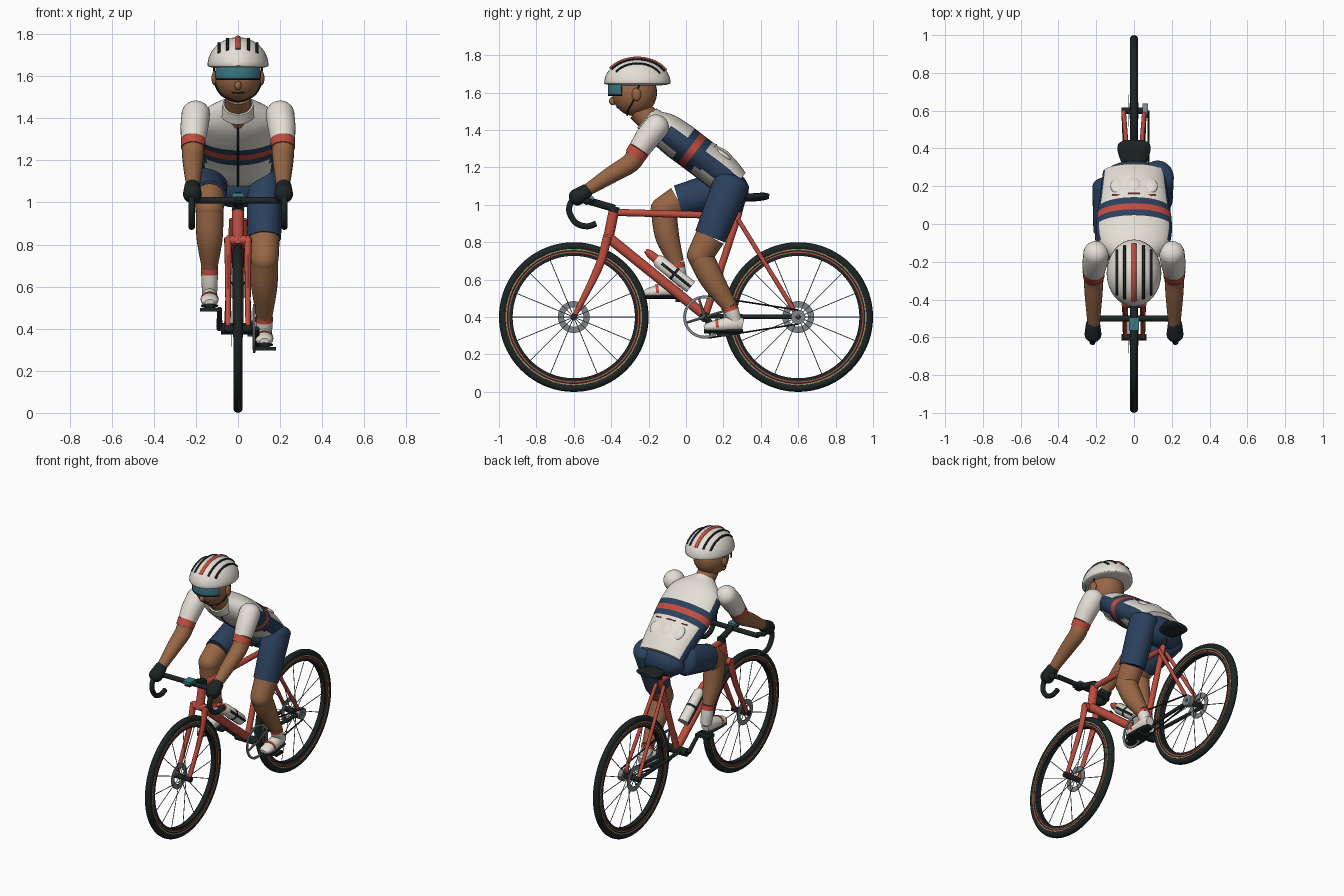
import bpy, bmesh
from math import sin, cos, pi, radians, sqrt, atan2
from mathutils import Vector, Matrix

cube = bpy.data.objects.get("Cube")
if cube:
    bpy.data.objects.remove(cube, do_unlink=True)
made = []


def paint(name, *rgb):
    m = bpy.data.materials.new(name)
    m.use_nodes = True
    m.diffuse_color = (*rgb, 1)
    m.node_tree.nodes["Principled BSDF"].inputs["Base Color"].default_value = (*rgb, 1)
    return m


red = paint("coral red", .52, .075, .05)
white = paint("off white", .78, .74, .67)
navy = paint("navy", .024, .052, .11)
skin = paint("skin brown", .31, .135, .06)
black = paint("black", .012, .018, .018)
teal = paint("teal", .045, .19, .23)
grey = paint("steel grey", .22, .24, .25)
tan = paint("tan", .38, .26, .12)


def finish(name, bm, *mats):
    bmesh.ops.recalc_face_normals(bm, faces=bm.faces)
    mesh = bpy.data.meshes.new(name)
    bm.to_mesh(mesh)
    bm.free()
    for m in mats:
        mesh.materials.append(m)
    obj = bpy.data.objects.new(name, mesh)
    bpy.context.collection.objects.link(obj)
    made.append(obj)
    return obj


def skin_rings(bm, rings, closed=False):
    count = len(rings[0])
    pairs = list(zip(rings, rings[1:])) + ([(rings[-1], rings[0])] if closed else [])
    for a, b in pairs:
        for i in range(count):
            j = (i + 1) % count
            bm.faces.new((a[i], a[j], b[j], b[i]))


def tubes(name, strands, mat, segs=12, dome=(0, 0)):
    """Sweep an ellipse along each strand of (x, y, z, radius[, radius])."""
    bm = bmesh.new()
    for strand in strands:
        pts = [Vector(s[:3]) for s in strand]
        last = len(pts) - 1
        tang = [(pts[min(i + 1, last)] - pts[max(i - 1, 0)]).normalized() for i in range(last + 1)]
        secs = [(p, t, s[3], s[-1]) for p, t, s in zip(pts, tang, strand)]
        caps = []
        for (p, t, a, b), size, way in ((secs[0], dome[0], -1), (secs[-1], dome[1], 1)):
            caps.append([(p + t * way * size * b * sin(k), t, a * cos(k), b * cos(k))
                         for k in (.35, .7, 1.1, 1.45)] if size else [])
        secs = caps[0][::-1] + secs + caps[1]
        u = Vector((0, 0, 1)) if abs(tang[0].x) > .9 else Vector((1, 0, 0))
        rings = []
        for p, t, a, b in secs:
            u = (u - t * u.dot(t)).normalized()
            v = t.cross(u)
            rings.append([bm.verts.new(p + u * a * cos(k) + v * b * sin(k))
                          for k in (2 * pi * i / segs for i in range(segs))])
        skin_rings(bm, rings)
        bm.faces.new(rings[0])
        bm.faces.new(rings[-1])
    return finish(name, bm, mat)


def lathe(name, profile, y, z, mat, segs=64):
    """Turn a closed (x, radius) profile around the x axis."""
    bm = bmesh.new()
    rings = [[bm.verts.new((x, y + r * cos(a), z + r * sin(a))) for x, r in profile]
             for a in (2 * pi * i / segs for i in range(segs))]
    skin_rings(bm, rings, True)
    return finish(name, bm, mat)


def band(name, x0, x1, r0, r1, y, z, mat):
    return lathe(name, [(x0, r0), (x1, r0), (x1, r1), (x0, r1)], y, z, mat)


def ball(name, loc, radii, mat, tilt=0, flat_below=None):
    bm = bmesh.new()
    bmesh.ops.create_uvsphere(bm, u_segments=32, v_segments=24, radius=1)
    if flat_below is not None:
        for v in bm.verts:
            if v.co.z < 0:
                v.co.z *= flat_below
    bm.transform(Matrix.Translation(loc) @ Matrix.Rotation(tilt, 4, 'X') @ Matrix.Diagonal((*radii, 1)))
    return finish(name, bm, mat)


def box(name, loc, size, mat):
    bm = bmesh.new()
    bmesh.ops.create_cube(bm, size=1)
    bm.transform(Matrix.Translation(loc) @ Matrix.Diagonal((*size, 1)))
    return finish(name, bm, mat)


def spline(stations, n=8):
    """Catmull-Rom resampling of stations."""
    s = [stations[0], *stations, stations[-1]]
    out = []
    for a, b, c, d in zip(s, s[1:], s[2:], s[3:]):
        for k in range(n):
            t = k / n
            out.append(tuple(q + .5 * t * (r - p + t * (2*p - 5*q + 4*r - w + t * (3*(q - r) + w - p)))
                             for p, q, r, w in zip(a, b, c, d)))
    return out + [tuple(stations[-1])]


def at(x, *pts):
    return [(x, *p) for p in pts]


def both(strand):
    return [strand, [(-s[0], *s[1:]) for s in strand]]


# wheels
for label, y in (("front", -.6), ("rear", .6)):
    tyre = [(.022 * cos(a), .378 + .022 * sin(a)) for a in (pi * i / 8 for i in range(16))]
    lathe(label + "_tyre", tyre, y, .4, black, 96)
    band(label + "_rim", -.016, .016, .327, .364, y, .4, black)
    band(label + "_sidewall", -.019, .019, .358, .365, y, .4, tan)
    band(label + "_rim_stripe", -.017, .017, .344, .35, y, .4, red)
    band(label + "_brake_disc", -.032, -.028, .052, .085, y, .4, grey)
    spokes = []
    for i in range(16):
        a = 2 * pi * i / 16
        spokes.append([((-1) ** i * .022 * (1 - k), y + r * cos(a), .4 + r * sin(a), .0025)
                       for k, r in ((0, .015), (1, .33))])
    tubes(label + "_spokes", spokes, grey, 6)
    tubes(label + "_hub", [[(-.065, y, .4, .018), (.065, y, .4, .018)]], black)

# frame and fork
tubes("head_tube", [at(0, (-.42, .8, .028), (-.385, .97, .028))], red, 16)
tubes("headset", [at(0, (-.387, .96, .03), (-.38, .99, .024))], black, 16)
tubes("top_tube", [at(0, (-.39, .96, .019), (.28, .94, .018))], red, 16)
tubes("down_tube", [at(0, (-.42, .83, .028), (.1, .41, .026))], red, 16)
tubes("seat_tube", [at(0, (.1, .4, .02), (.285, .96, .018))], red, 16)
tubes("fork_blades", both(spline(at(.047, (-.42, .83, .019, .024), (-.47, .66, .015, .022),
                                    (-.6, .4, .012, .013)))), red)
tubes("fork_crown", [[(-.055, -.42, .82, .024), (.055, -.42, .82, .024)]], red)
tubes("seat_stays", both([(.03, .28, .92, .012), (.055, .6, .4, .012)]), red)
tubes("chain_stays", both([(.035, .1, .405, .012), (.055, .6, .4, .012)]), black)
tubes("bottom_bracket", [[(-.08, .1, .4, .027), (.08, .1, .4, .027)]], black, 16)

# saddle
tubes("seat_post", [at(0, (.28, .94, .015), (.305, 1.03, .015))], black)
tubes("saddle", [spline(at(0, (.14, 1.035, .02, .014), (.25, 1.035, .035, .018), (.36, 1.04, .08, .022),
                           (.42, 1.045, .085, .02), (.445, 1.045, .05, .012)))], black, 20)

# handlebar
tubes("stem", [at(0, (-.38, .98, .02), (-.5, 1.015, .02))], black)
tubes("handlebar", [[(-.2, -.5, 1.01, .016), (.2, -.5, 1.01, .016)]], black)
tubes("drops", both(spline([(.18, -.5, 1.01, .016), (.215, -.53, 1.02, .016), (.22, -.6, 1.03, .016),
                            (.22, -.625, .97, .016), (.22, -.59, .905, .016), (.22, -.53, .885, .016),
                            (.22, -.48, .9, .016)])), black)
tubes("brake_hoods", both(at(.22, (-.53, 1.02, .02), (-.6, 1.06, .018))), black, 12, (1, 1))
box("ride_computer", (0, -.53, 1.035), (.055, .07, .02), teal)
box("computer_mount", (0, -.52, 1.018), (.04, .07, .02), black)

# drivetrain
band("chainring", .072, .08, .1, .115, .1, .4, grey)
tubes("chainring_arms", [[(.076, .1, .4, .008), (.076, .1 + .105 * cos(a), .4 + .105 * sin(a), .006)]
                         for a in (.3, 1.87, 3.44, 5.01)], grey, 8)
band("rear_sprocket", .045, .075, .012, .038, .6, .4, grey)
tubes("chain", [at(.077, (.12, .512, .005), (.6, .437, .005)), at(.077, (.12, .288, .005), (.6, .363, .005))],
      black, 6)
pedals = ((1, .2, .31), (-1, -.02, .495))
for s, y, z in pedals:
    side = "left" if s > 0 else "right"
    tubes(side + "_crank", [[(s * .088, .1, .4, .014), (s * .088, y, z, .012)]], black)
    box(side + "_pedal", (s * .13, y, z - .005), (.1, .07, .018), black)

# bottle along the down tube
along = Vector((0, .78, -.63))
mid = Vector((0, -.06, .63))


def bottle_bit(name, parts, mat, x=0):
    strand = [(x, *(mid + along * d).yz, r) for d, r in parts]
    tubes(name, both(strand) if x else [strand], mat, 16)


bottle_bit("bottle", ((-.13, .022), (-.11, .036), (.11, .036)), white)
bottle_bit("bottle_cap", ((-.2, .012), (-.17, .022), (-.125, .024)), red)
bottle_bit("bottle_cage", ((-.09, .007), (.11, .007)), black, .036)
bottle_bit("bottle_belt", ((-.01, .038), (.005, .038)), black)

# jersey: side panels and chest band picked by position along the torso
top, spine, back = Vector((0, -.15, 1.43)), Vector((0, .8, -.6)), Vector((0, .6, .8))
sizes = ((.07, .045), (.175, .088), (.2, .1), (.198, .1), (.185, .1), (.175, .1), (.165, .075))
body = spline([(*(top + spline_at * spine), w, d)
               for spline_at, (w, d) in zip((i / 10 - .07 for i in range(7)), sizes)], 10)
jersey = tubes("jersey", [body], white, 48)
jersey.data.materials.append(navy)
jersey.data.materials.append(red)
for f in jersey.data.polygons:
    rel = f.center - top
    t, angle = rel.dot(spine), atan2(rel.dot(back) * 1.9, abs(rel.x))
    if .21 < t < .25:
        f.material_index = 2
    elif .17 < t < .29 or (t > .06 and abs(angle + .1) < .5):
        f.material_index = 1
tubes("zip", [[(0, *(Vector(s[:3]) - back * (s[4] + .001)).yz, .004) for s in body[6:-4]]], black, 6)
tubes("collar", [at(0, (-.21, 1.465, .072), (-.175, 1.43, .085))], white, 24)
for label, x in (("right", -.085), ("middle", 0), ("left", .085)):
    lift = .092 if x == 0 else .08
    spot = top + spine * .38 + back * lift
    ball(label + "_pocket", (x, *spot.yz), (.04, .05, .016), white, -.6435)
    edge = top + spine * .315 + back * (lift + .008)
    tubes(label + "_pocket_trim", [[(x + k, *edge.yz, .004) for k in (-.032, .032)]], red, 8)

# arms
for label, s in (("left", 1), ("right", -1)):
    tubes(label + "_sleeve", [[(s * .2, -.155, 1.42, .068), (s * .208, -.21, 1.355, .066),
                               (s * .213, -.25, 1.295, .058)]], white, 24, (.9, 0))
    tubes(label + "_cuff", [at(s * .213, (-.25, 1.295, .059), (-.275, 1.258, .057))], red, 24)
    tubes(label + "_forearm", [spline(at(s * .214, (-.262, 1.28, .054), (-.295, 1.225, .052),
                                         (-.4, 1.16, .045), (-.55, 1.065, .03)))], skin, 24, (0, .5))
    tubes(label + "_glove", [at(s * .217, (-.53, 1.075, .038), (-.585, 1.04, .045))], black, 20, (.6, .9))

# shorts and legs
ball("shorts_seat", (0, .25, 1.075), (.16, .085, .1), navy)
legs = (("left", .125, (.245, 1.12), (.13, .83), (.075, .73), (.14, .6), (.235, .455), (.265, .37), (.205, .32)),
        ("right", -.135, (.2, 1.09), (-.04, 1.02), (-.12, .975), (-.1, .83), (-.05, .69), (-.025, .57),
         (-.115, .505)))
for label, x, hip, hem, knee, calf, ankle, heel, sole in legs:
    tubes(label + "_shorts_leg", [at(x, (*hip, .086, .098), (*hem, .08, .086))], navy, 28, (.45, 0))
    tubes(label + "_knee", [at(x, (*hem, .073, .08), (*knee, .068, .07))], skin, 24, (0, 1))
    tubes(label + "_shin", [spline(at(x, (*knee, .066, .068), (*calf, .062, .064), (*ankle, .038, .04)))],
          skin, 24, (.9, 0))
    cuff = tuple(a + (b - a) * .25 for a, b in zip(ankle, heel))
    tubes(label + "_sock_band", [at(x, (*ankle, .041), (*cuff, .041))], red, 20)
    tubes(label + "_sock", [at(x, (*cuff, .04), (*heel, .036))], white, 20, (0, .5))
    last = ((.1, .04, .028, .03), (.06, .045, .037, .042), (-.02, .035, .042, .036),
            (-.08, .026, .04, .026), (-.108, .02, .022, .015))
    tubes(label + "_shoe", [spline([(x, sole[0] + d, sole[1] + h, a, b) for d, h, a, b in last], 5)], white, 20)
    tubes(label + "_sole", [[(x, sole[0] + d, sole[1] + .004, a, .012) for d, h, a, b in last]], black, 16)
    tubes(label + "_shoe_strap", [at(x, (sole[0] - .03, sole[1] + .036, .043, .036),
                                     (sole[0] - .045, sole[1] + .034, .043, .034))], red, 20)

# head
ball("head", (0, -.275, 1.6), (.11, .12, .125), skin)
tubes("neck", [at(0, (-.255, 1.51, .062), (-.14, 1.4, .068))], skin, 24)
ball("nose", (0, -.392, 1.555), (.016, .02, .022), skin)
for label, s in (("left", 1), ("right", -1)):
    ball(label + "_ear", (s * .11, -.265, 1.59), (.016, .025, .035), skin)
tubes("mouth", [spline([(-.03, -.361, 1.523, .004), (0, -.368, 1.52, .004), (.03, -.361, 1.523, .004)])], black, 8)
sweep = [radians(a) for a in range(-60, 61, 6)]
tubes("visor", [[(.118 * sin(a), -.275 - .138 * cos(a), 1.618, .005, .034) for a in sweep]], teal, 16)
tubes("visor_frame", [[(.118 * sin(a), -.275 - .138 * cos(a), 1.586, .005) for a in sweep]], black, 8)
tubes("chin_straps", both(spline([(.114, -.25, 1.64, .004), (.108, -.28, 1.56, .004),
                                  (.072, -.31, 1.505, .004), (0, -.315, 1.478, .004)])), black, 8)

# helmet with vents and centre stripe
ball("helmet", (0, -.26, 1.65), (.145, .178, .135), white, 0, .12)


def over_helmet(x, a, b):
    k = sqrt(1 - (x / .145) ** 2)
    return [(x, -.26 + .178 * k * cos(t), 1.65 + .135 * k * sin(t), a, b)
            for t in (radians(d) for d in range(30, 146, 5))]


tubes("helmet_vents", both(over_helmet(.05, .008, .006)) + both(over_helmet(.09, .008, .006)), black, 8)
tubes("helmet_stripe", [over_helmet(0, .013, .008)], red, 10)

# smooth shading with sharp creases kept
bpy.ops.object.select_all(action='DESELECT')
for obj in made:
    obj.select_set(True)
bpy.context.view_layer.objects.active = made[0]
bpy.ops.object.shade_smooth_by_angle(angle=radians(40))
